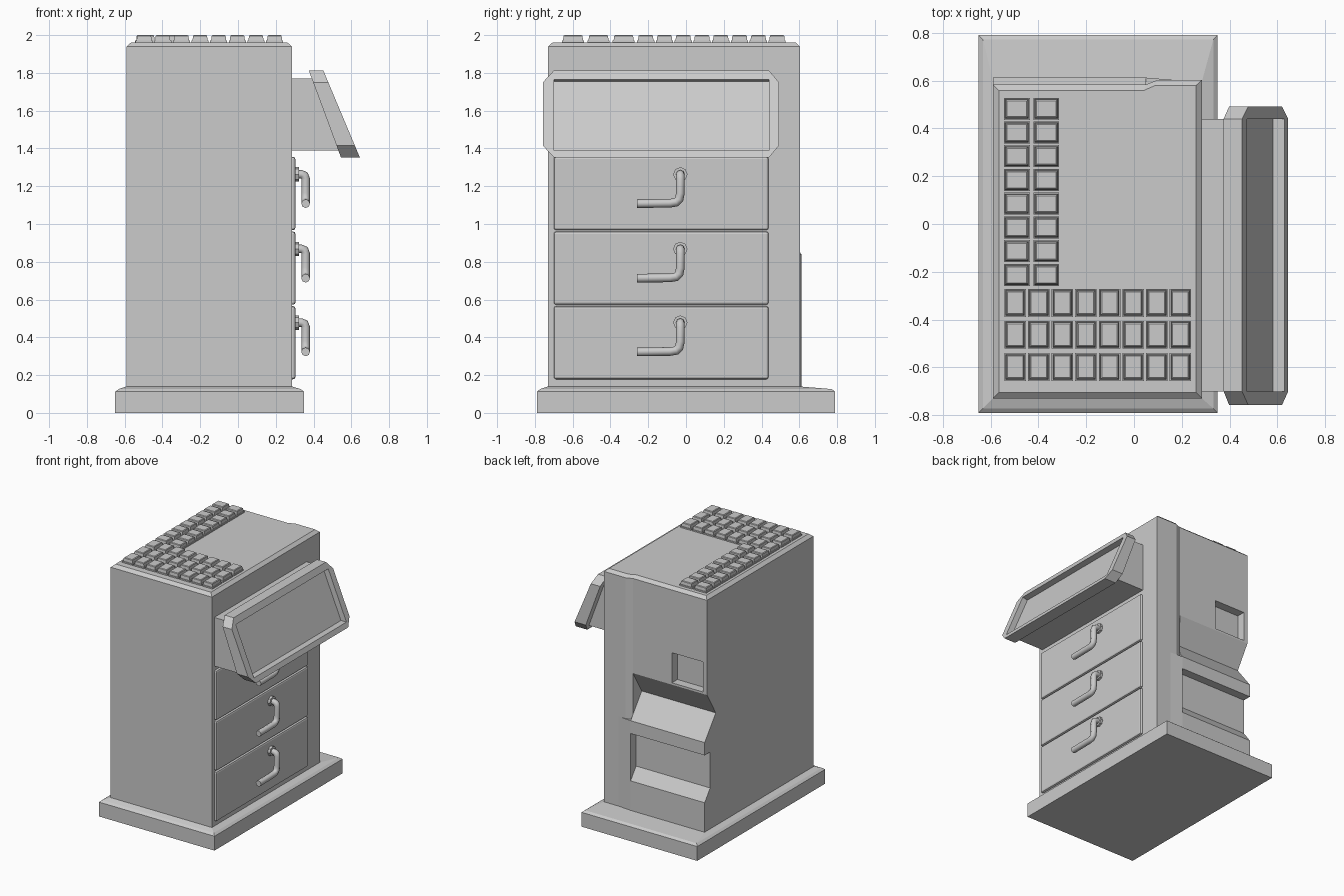
import bpy, bmesh
from mathutils import Vector

if "Cube" in bpy.data.objects:
    bpy.data.objects.remove(bpy.data.objects["Cube"])


def loft(name, loops):
    """Skin a stack of equal-length point loops and cap both ends."""
    bm = bmesh.new()
    rings = [[bm.verts.new(p) for p in loop] for loop in loops]
    n = len(rings[0])
    for a, b in zip(rings, rings[1:]):
        for i in range(n):
            bm.faces.new((a[i], a[(i + 1) % n], b[(i + 1) % n], b[i]))
    bm.faces.new(rings[0])
    bm.faces.new(rings[-1])
    bmesh.ops.recalc_face_normals(bm, faces=bm.faces[:])
    me = bpy.data.meshes.new(name)
    bm.to_mesh(me)
    bm.free()
    ob = bpy.data.objects.new(name, me)
    bpy.context.collection.objects.link(ob)
    return ob


def rect(x0, x1, y0, y1, z, inset=0.0):
    i = inset
    return [(x0 + i, y0 + i, z), (x1 - i, y0 + i, z), (x1 - i, y1 - i, z), (x0 + i, y1 - i, z)]


def box(name, x0, x1, y0, y1, z0, z1):
    return loft(name, [rect(x0, x1, y0, y1, z0), rect(x0, x1, y0, y1, z1)])


def plan_prism(name, pts, z0, z1):
    return loft(name, [[(x, y, z) for x, y in pts] for z in (z0, z1)])


def xz_prism(name, pts, y0, y1):
    return loft(name, [[(x, y, z) for x, z in pts] for y in (y0, y1)])


def cut(ob, cutter):
    mod = ob.modifiers.new("cut", 'BOOLEAN')
    mod.operation = 'DIFFERENCE'
    mod.solver = 'EXACT'
    mod.object = cutter
    cutter.hide_render = True
    bpy.context.view_layer.objects.active = ob
    bpy.ops.object.modifier_apply(modifier=mod.name)
    bpy.data.objects.remove(cutter)


# plinth with a chamfered, gently sloping top
loft("plinth", [
    rect(-.65, .35, -.79, .79, 0),
    rect(-.65, .35, -.79, .79, .112),
    rect(-.65, .35, -.79, .79, .126, .018),
    rect(-.59, .285, -.73, .60, .14)])

# cabinet half with the notched back, extruded along x
back = [(-.73, 1.94), (.583, 1.94), (.583, 1.20), (.475, 1.02), (.612, .84), (.612, .74),
        (.545, .74), (.545, .46), (.612, .37), (.612, .12), (-.73, .12)]
cabinet = loft("notched_cabinet", [[(x, y, z) for y, z in back] for x in (-.59, .05)])
cut(cabinet, box("slot_cutter", -.556, -.287, .515, .7, 1.215, 1.45))

# plain half of the cabinet and the thicker lower back
plan_prism("drawer_cabinet",
           [(.05, -.73), (.285, -.73), (.285, .603), (.10, .603), (.05, .583)], .12, 1.94)
plan_prism("lower_back_skirt", [(.05, .5), (.16, .5), (.16, .603), (.05, .612)], .12, .84)

# chamfered top
outer = [(-.59, -.73), (.285, -.73), (.285, .603), (.10, .603), (.05, .583), (-.59, .583)]
inner = [(-.565, -.705), (.26, -.705), (.26, .58), (.09, .58), (.04, .558), (-.565, .558)]
loft("cabinet_top", [[(x, y, 1.94) for x, y in outer], [(x, y, 1.962) for x, y in inner]])


# keys: a plate with a stepped, tapered cap
def key(name, x, y, w, d):
    b = (x - w / 2, x + w / 2, y - d / 2, y + d / 2)
    loft(name, [rect(*b, 1.955), rect(*b, 1.972), rect(*b, 1.972, .005),
                rect(*b, 1.996, .008), rect(*b, 2.0, .013)])


for c, x in enumerate((-.490, -.367)):
    for r in range(8):
        key(f"side_key_{c}_{r}", x, .482 - r * .0993, .108, .092)
for r, y in enumerate((-.33, -.463, -.598)):
    for c in range(8):
        key(f"front_key_{r}_{c}", -.497 + c * .0987, y, .09, .116)


# drawers with bent handles
def handle(name, z):
    pts = [(.29, 0), (.335, 0), (.352, -.006), (.358, -.025)]
    path = [(x, -.03, z + dz) for x, dz in pts]
    path += [(.358, -.03, z - .10), (.358, -.036, z - .132), (.358, -.052, z - .148),
             (.358, -.085, z - .153), (.358, -.26, z - .155)]
    cu = bpy.data.curves.new(name, 'CURVE')
    cu.dimensions = '3D'
    cu.bevel_depth = .023
    cu.bevel_resolution = 2
    cu.use_fill_caps = True
    sp = cu.splines.new('POLY')
    sp.points.add(len(path) - 1)
    for p, co in zip(sp.points, path):
        p.co = (*co, 1)
    ob = bpy.data.objects.new(name, cu)
    bpy.context.collection.objects.link(ob)
    # collar at the drawer face
    bpy.ops.mesh.primitive_cylinder_add(vertices=8, radius=.038, depth=.03,
                                        location=(.308, -.03, z), rotation=(0, 1.5708, 0))
    bpy.context.object.name = name + "_collar"


for i in range(3):
    z0 = .178 + i * .395
    d = box(f"drawer_{i}", .27, .304, -.70, .437, z0, z0 + .387)
    bev = d.modifiers.new("bevel", 'BEVEL')
    bev.width = .012
    bev.segments = 2
    handle(f"drawer_handle_{i}", z0 + .305 - .01 + .005 * (i == 0))

# screen neck
xz_prism("screen_neck", [(.27, 1.77), (.41, 1.77), (.56, 1.39), (.27, 1.39)], -.70, .44)

# tilted screen frame: clipped rectangle sheared in x, hollowed at the front
octagon = [(-.70, 1.812), (.44, 1.812), (.492, 1.75), (.492, 1.415),
           (.44, 1.353), (-.70, 1.353), (-.758, 1.415), (-.758, 1.75)]
frame = loft("screen_frame", [[(x + (1.812 - z) * s, y, z) for y, z in octagon]
                              for x, s in ((.375, .37), (.452, .42))])
cut(frame, xz_prism("screen_cutter",
                    [(.428, 1.755), (.52, 1.775), (.70, 1.39), (.582, 1.39)], -.70, .44))
